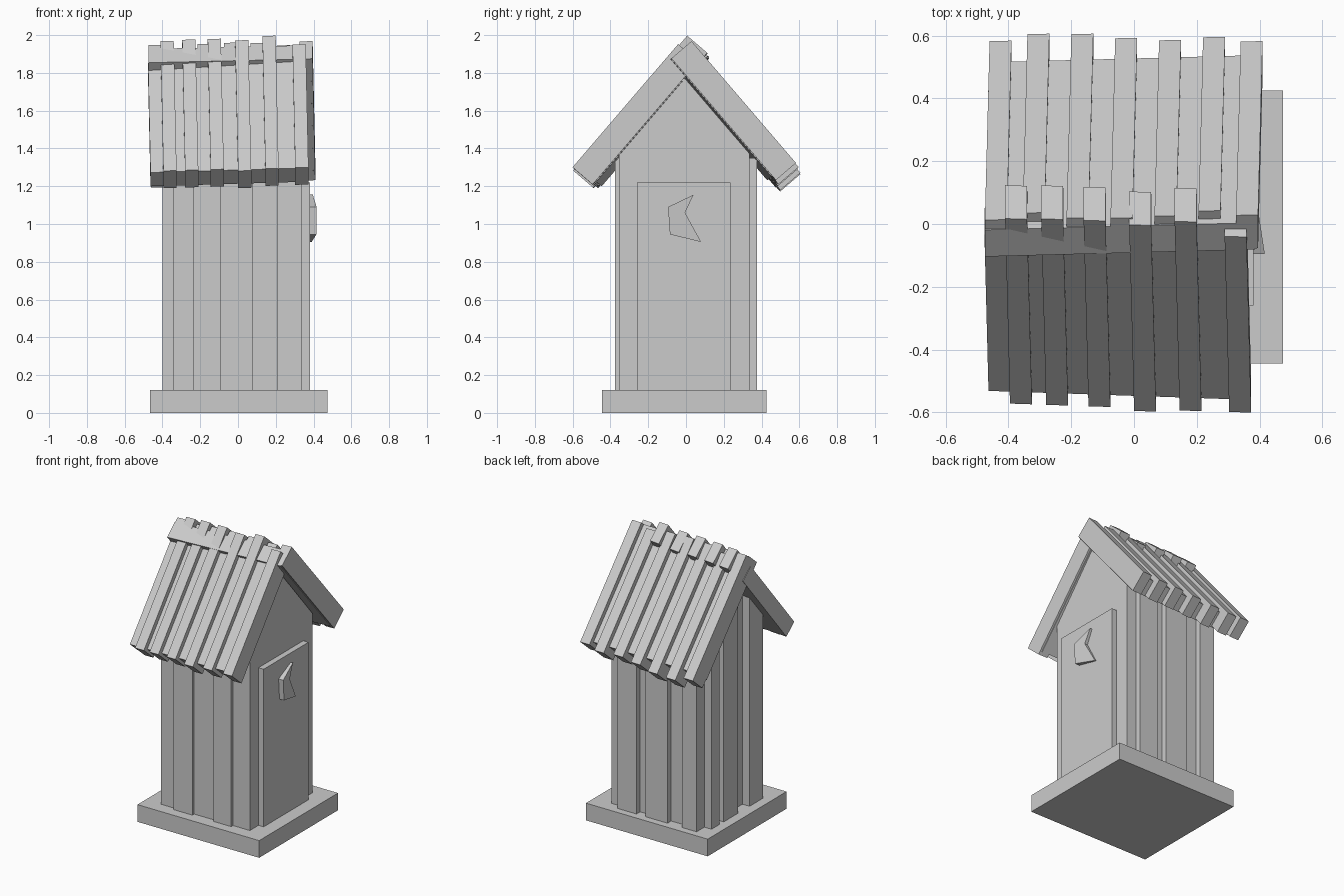
import bpy, bmesh

if "Cube" in bpy.data.objects:
    bpy.data.objects.remove(bpy.data.objects["Cube"])

SN, CS = 0.759, 0.651   # roof pitch: normal and slope components


def prism(name, bottom, top):
    """Closed solid between two matching outlines."""
    bm = bmesh.new()
    a = [bm.verts.new(p) for p in bottom]
    b = [bm.verts.new(p) for p in top]
    bm.faces.new(a[::-1])
    bm.faces.new(b)
    n = len(a)
    for i in range(n):
        j = (i + 1) % n
        bm.faces.new((a[i], a[j], b[j], b[i]))
    bmesh.ops.recalc_face_normals(bm, faces=bm.faces[:])
    me = bpy.data.meshes.new(name)
    bm.to_mesh(me)
    bm.free()
    ob = bpy.data.objects.new(name, me)
    bpy.context.collection.objects.link(ob)
    return ob


def box(name, x, y, z):
    ring = [(x[0], y[0]), (x[1], y[0]), (x[1], y[1]), (x[0], y[1])]
    return prism(name, [(*p, z[0]) for p in ring], [(*p, z[1]) for p in ring])


def gable_z(y):
    return 1.77 - 1.166 * abs(y + 0.005)


def gable_panel(name, x, y):
    """Wall panel across x whose top follows the roof pitch."""
    prof = [(y[0], 0.1), (y[1], 0.1), (y[1], gable_z(y[1]))]
    if y[0] < -0.005 < y[1]:
        prof.append((-0.005, gable_z(-0.005)))
    prof.append((y[0], gable_z(y[0])))
    return prism(name, [(x[0], *p) for p in prof], [(x[1], *p) for p in prof])


def roof_board(name, side, x, t, n, tilt):
    """Board in roof coordinates: t runs up the slope, n is height off the pitch."""
    def P(px, pt, pn):
        pn += tilt * (px - 0.36)
        return (px + 0.017 * (pt + 0.6), side * (SN * pn + CS * pt), CS * pn - SN * pt)
    ring = [(x[0], t[0]), (x[1], t[0]), (x[1], t[1]), (x[0], t[1])]
    return prism(name, [P(*p, n[0]) for p in ring], [P(*p, n[1]) for p in ring])


# Base and core walls
box("base", (-0.465, 0.475), (-0.445, 0.425), (0, 0.12))
gable_panel("walls", (-0.345, 0.34), (-0.355, 0.335))

# Wall planks: front, back, left
for i, x in enumerate([(-0.235, -0.09), (0.075, 0.21)]):
    box(f"front_plank_{i}", x, (-0.375, -0.35), (0.1, 1.35))
for i, x in enumerate([(-0.345, -0.23), (-0.12, 0.05), (0.12, 0.265)]):
    box(f"back_plank_{i}", x, (0.33, 0.375), (0.1, 1.35))
for i, y in enumerate([(-0.28, -0.13), (0.0, 0.155), (0.2, 0.29)]):
    gable_panel(f"left_plank_{i}", (-0.40, -0.34), y)

# Door with crescent
box("door", (0.335, 0.38), (-0.26, 0.235), (0.12, 1.22))
moon = [(-0.095, 1.09), (0.04, 1.155), (-0.005, 1.06), (0.08, 0.905), (-0.085, 0.945)]
prism("door_moon", [(0.37, *p) for p in moon],
      [(0.402 - 0.15 * y, y, z) for y, z in moon])

# Roof slabs
roof_board("front_roof", -1, (-0.463, 0.36), (-1.385, -0.62), (1.157, 1.269), 0.045)
roof_board("back_roof", 1, (-0.46, 0.40), (-1.475, -0.655), (1.157, 1.269), 0.035)

# Roof slats: left edge, ridge end, eave end
front = [(-0.395, -1.505, -0.60), (-0.28, -1.51, -0.60), (-0.145, -1.51, -0.60),
         (0.0, -1.495, -0.585), (0.145, -1.52, -0.595), (0.303, -1.455, -0.596)]
back = [(-0.46, -1.47, -0.595), (-0.34, -1.44, -0.565), (-0.20, -1.47, -0.57),
        (-0.06, -1.475, -0.595), (0.08, -1.47, -0.61), (0.22, -1.45, -0.60),
        (0.34, -1.475, -0.625)]
for i, (x, t0, t1) in enumerate(front):
    roof_board(f"front_slat_{i}", -1, (x, x + 0.07), (t0, t1), (1.162, 1.302), 0.045)
for i, (x, t0, t1) in enumerate(back):
    roof_board(f"back_slat_{i}", 1, (x, x + 0.07), (t0, t1), (1.162, 1.302), 0.03)
